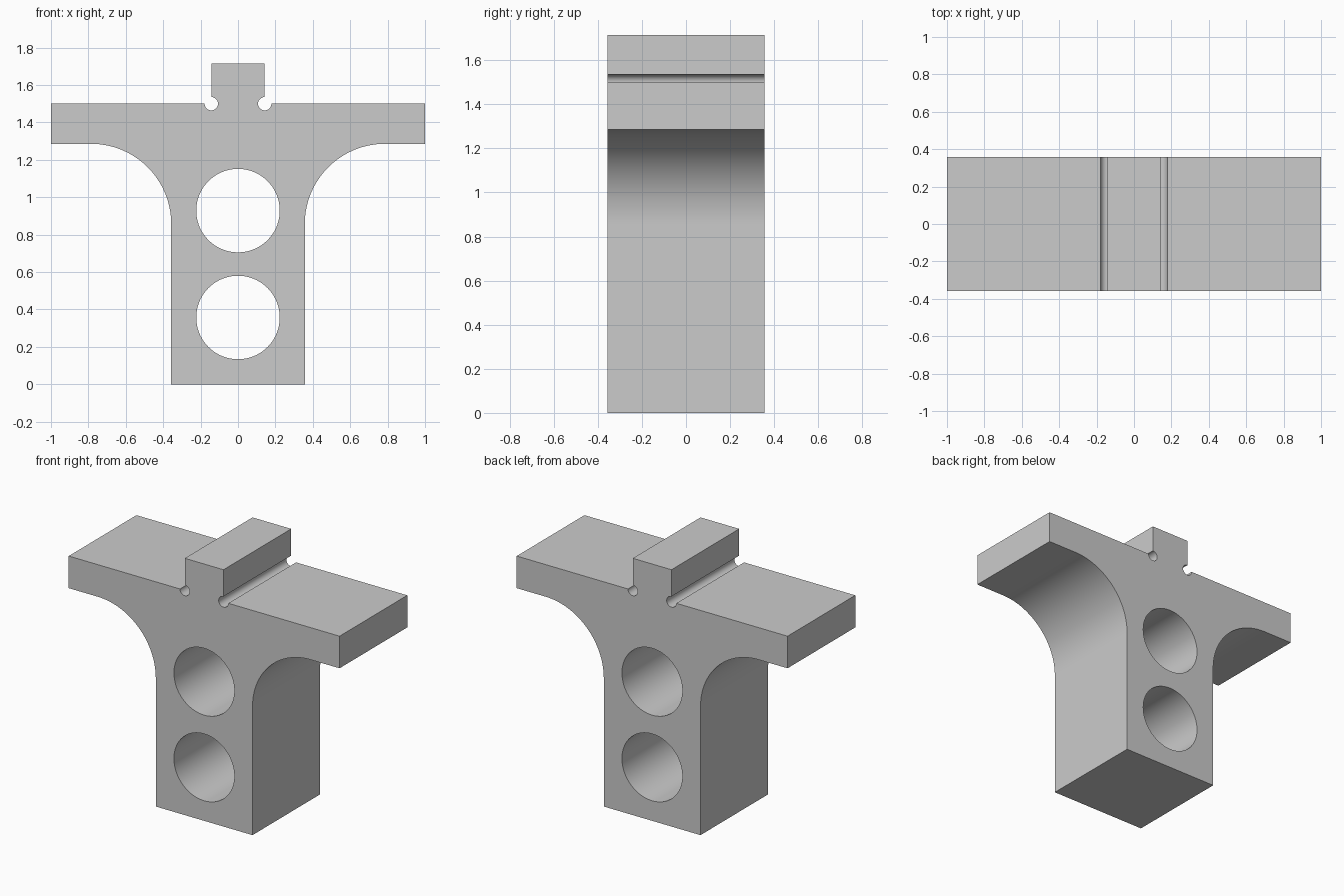
import bpy, bmesh
from math import cos, sin, radians

cube = bpy.data.objects.get("Cube")
if cube:
    bpy.data.objects.remove(cube, do_unlink=True)

U = 1 / 14           # design module: the flange is 28 modules wide
HALF_DEPTH = 5 * U


def arc(cx, cz, r, start, end, steps):
    """Points along an arc, in modules, angles in degrees."""
    angles = [radians(start + (end - start) * i / steps) for i in range(steps + 1)]
    return [(cx + r * cos(a), cz + r * sin(a)) for a in angles]


def add_loop(bm, points):
    """Closed loop of edges on the front plane."""
    verts = [bm.verts.new((x * U, -HALF_DEPTH, z * U)) for x, z in points]
    return [bm.edges.new((a, b)) for a, b in zip(verts, verts[1:] + verts[:1])]


# Right half of the profile: stem, fillet, flange, relief groove, rail
half = [(5, 0)]
half += arc(11, 12, 6, 180, 90, 32)
half += [(14, 18), (14, 21)]
half += arc(2, 21, 0.5, 0, -270, 30)
half += [(2, 24)]
outline = half + [(-x, z) for x, z in reversed(half)]

# Profile with two round through-holes, filled and extruded
bm = bmesh.new()
edges = add_loop(bm, outline)
for centre in (5, 13):
    edges += add_loop(bm, arc(0, centre, 3.125, 0, 360, 72)[:-1])
bmesh.ops.triangle_fill(bm, edges=edges, use_beauty=True, normal=(0, -1, 0))
back = bmesh.ops.extrude_face_region(bm, geom=bm.faces[:], use_keep_orig=True)
bmesh.ops.translate(bm, vec=(0, 2 * HALF_DEPTH, 0),
                    verts=[g for g in back["geom"] if isinstance(g, bmesh.types.BMVert)])
bmesh.ops.recalc_face_normals(bm, faces=bm.faces[:])
mesh = bpy.data.meshes.new("t_bracket")
bm.to_mesh(mesh)
bm.free()

bracket = bpy.data.objects.new("t_bracket", mesh)
bpy.context.collection.objects.link(bracket)

# Plain grey material
grey = bpy.data.materials.new("plain_grey")
grey.use_nodes = True
colour = (0.6, 0.6, 0.6, 1)
grey.diffuse_color = colour
grey.node_tree.nodes["Principled BSDF"].inputs["Base Color"].default_value = colour
mesh.materials.append(grey)

# Smooth holes, fillets and grooves, keeping corners sharp
bpy.ops.object.select_all(action="DESELECT")
bracket.select_set(True)
bpy.context.view_layer.objects.active = bracket
bpy.ops.object.shade_smooth_by_angle(angle=radians(30))
